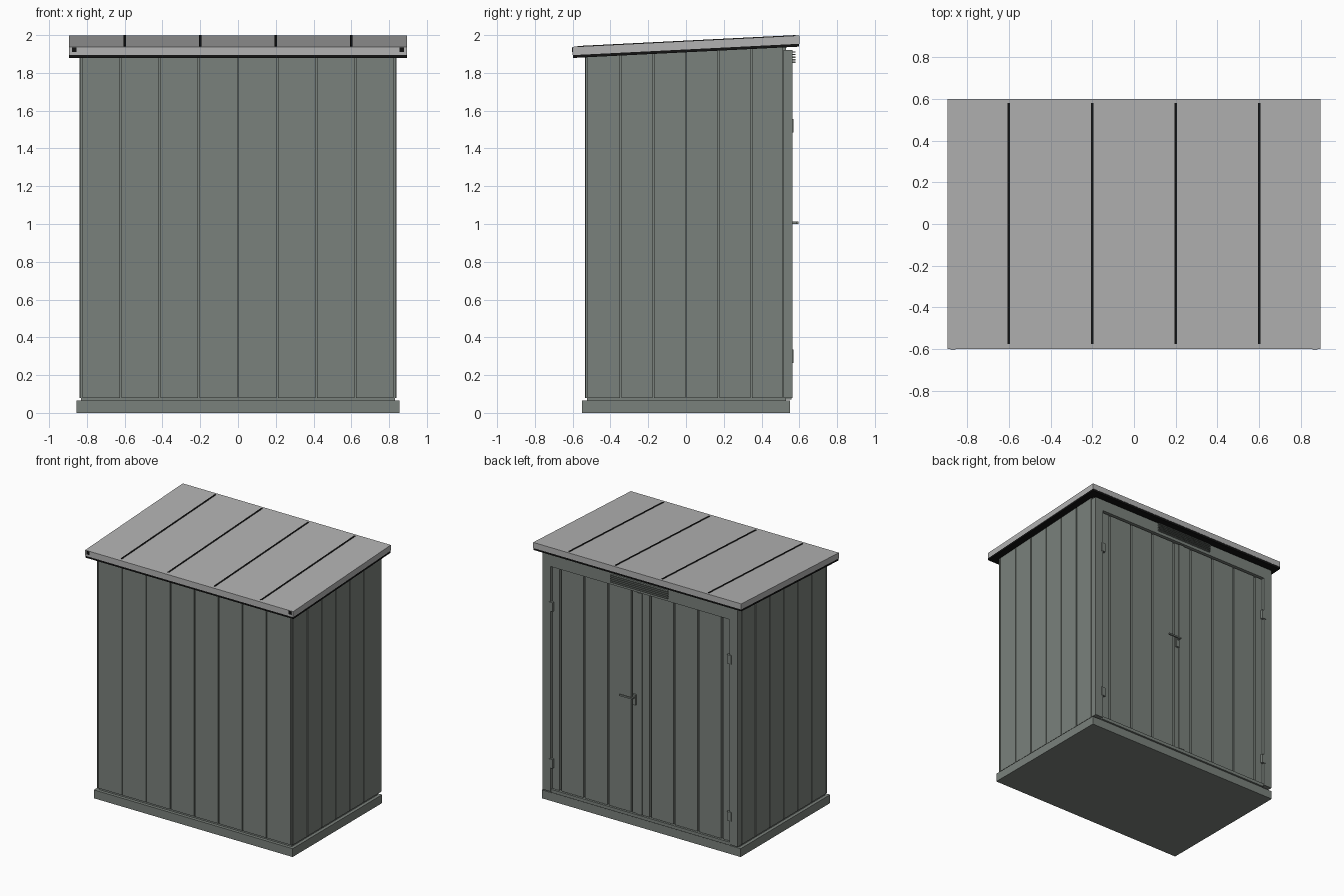
import bpy
import bmesh

if "Cube" in bpy.data.objects:
    bpy.data.objects.remove(bpy.data.objects["Cube"], do_unlink=True)


def material(name, r, g, b):
    m = bpy.data.materials.new(name)
    m.use_nodes = True
    m.diffuse_color = (r, g, b, 1)
    m.node_tree.nodes["Principled BSDF"].inputs["Base Color"].default_value = (r, g, b, 1)
    m.node_tree.nodes["Principled BSDF"].inputs["Roughness"].default_value = 0.8
    return m


GREEN = material("grey green metal", 0.195, 0.22, 0.2)
GREY = material("light grey roof", 0.45, 0.45, 0.45)
BLACK = material("black trim", 0.006, 0.006, 0.006)

PITCH = 0.05     # rise of the roof towards the back
EAVE = 1.912     # underside of the roof at y = 0


def boxes(name, mat, items):
    """One object from boxes (x0, x1, y0, y1, z0, z1, which ends slope)."""
    bm = bmesh.new()
    for x0, x1, y0, y1, z0, z1, slope in items:
        low = PITCH if slope == "both" else 0
        high = PITCH if slope in ("both", "top") else 0
        for v in bmesh.ops.create_cube(bm, size=1)["verts"]:
            a, b, c = v.co
            y = y1 if b > 0 else y0
            v.co = (x1 if a > 0 else x0, y,
                    z1 + high * y if c > 0 else z0 + low * y)
    mesh = bpy.data.meshes.new(name)
    bm.to_mesh(mesh)
    bm.free()
    mesh.materials.append(mat)
    ob = bpy.data.objects.new(name, mesh)
    bpy.context.collection.objects.link(ob)
    return ob


def spans(cuts, gap):
    """Strips between neighbouring cuts, leaving a groove at each cut."""
    return [(a + gap / 2, b - gap / 2) for a, b in zip(cuts, cuts[1:])]


# Base and inner shell
boxes("base", GREEN, [(-0.855, 0.855, -0.55, 0.55, 0, 0.065, "")])
boxes("inner_shell", GREEN, [(-0.83, 0.83, -0.525, 0.53, 0.06, EAVE, "top")])

# Front and side cladding with narrow grooves
GAP = 0.007
front_cuts = [i * 0.207 for i in range(-4, 5)]
boxes("front_panels", GREEN,
      [(a, b, -0.535, -0.52, 0.08, EAVE, "top") for a, b in spans(front_cuts, GAP)])
side_cuts = [i * 0.1727 for i in range(-3, 4)]
side_cuts[0], side_cuts[-1] = -0.525, 0.515
for name, s in (("left", 1), ("right", -1)):
    x0, x1 = sorted((s * 0.82, s * 0.84))
    boxes(name + "_panels", GREEN,
          [(x0, x1, a, b, 0.08, EAVE, "top") for a, b in spans(side_cuts, GAP)])
    c0, c1 = sorted((s * 0.832, s * 0.84))
    boxes(name + "_corner_trim", GREEN,
          [(c0, c1, -0.535, -0.5285, 0.08, EAVE, "top")])

# Door frame
boxes("door_frame", GREEN, [
    (-0.84, -0.77, 0.515, 0.565, 0.08, 1.92, ""),
    (0.77, 0.84, 0.515, 0.565, 0.08, 1.92, ""),
    (-0.77, 0.77, 0.515, 0.565, 1.83, 1.92, ""),
    (-0.77, 0.77, 0.515, 0.558, 0.07, 0.095, "")])

# Pair of ribbed doors with hinges
door_cuts = [0.0, 0.08, 0.285, 0.49, 0.695, 0.77]
for name, s in (("left", 1), ("right", -1)):
    strips = [sorted((s * a, s * b)) for a, b in spans(door_cuts, 0.014)]
    boxes(name + "_door", GREEN,
          [(a, b, 0.525, 0.55, 0.1, 1.822, "") for a, b in strips])
    h0, h1 = sorted((s * 0.75, s * 0.785))
    boxes(name + "_hinges", GREEN,
          [(h0, h1, 0.545, 0.57, z - 0.035, z + 0.035, "") for z in (0.3, 1.52)])
boxes("door_overlap_strip", GREEN, [(-0.012, 0.035, 0.54, 0.556, 0.1, 1.822, "")])

# Door handle
boxes("door_handle", GREEN, [
    (0.04, 0.066, 0.545, 0.565, 0.945, 1.025, ""),
    (0.047, 0.06, 0.56, 0.595, 1.0, 1.012, ""),
    (0.047, 0.16, 0.583, 0.595, 1.0, 1.012, "")])

# Vent louvres above the doors
boxes("vent_louvres", GREEN,
      [(-0.245, 0.245, 0.56, 0.581, 1.853 + i * 0.0135, 1.859 + i * 0.0135, "")
       for i in range(5)])

# Sloping roof, black underlay, seams and corner caps
boxes("roof", GREY, [(-0.895, 0.895, -0.6, 0.6, EAVE + 0.012, 1.968, "both")])
boxes("roof_underlay", BLACK, [(-0.895, 0.895, -0.598, 0.598, EAVE - 0.003, EAVE + 0.012, "both")])
boxes("roof_seams", BLACK,
      [(x - 0.006, x + 0.006, -0.575, 0.58, 1.966, 1.971, "both")
       for x in (-0.6, -0.2, 0.2, 0.6)])
boxes("roof_corner_caps", BLACK,
      [(x - 0.012, x + 0.012, -0.603, -0.597, 1.94, 1.965, "both") for x in (-0.868, 0.868)])
